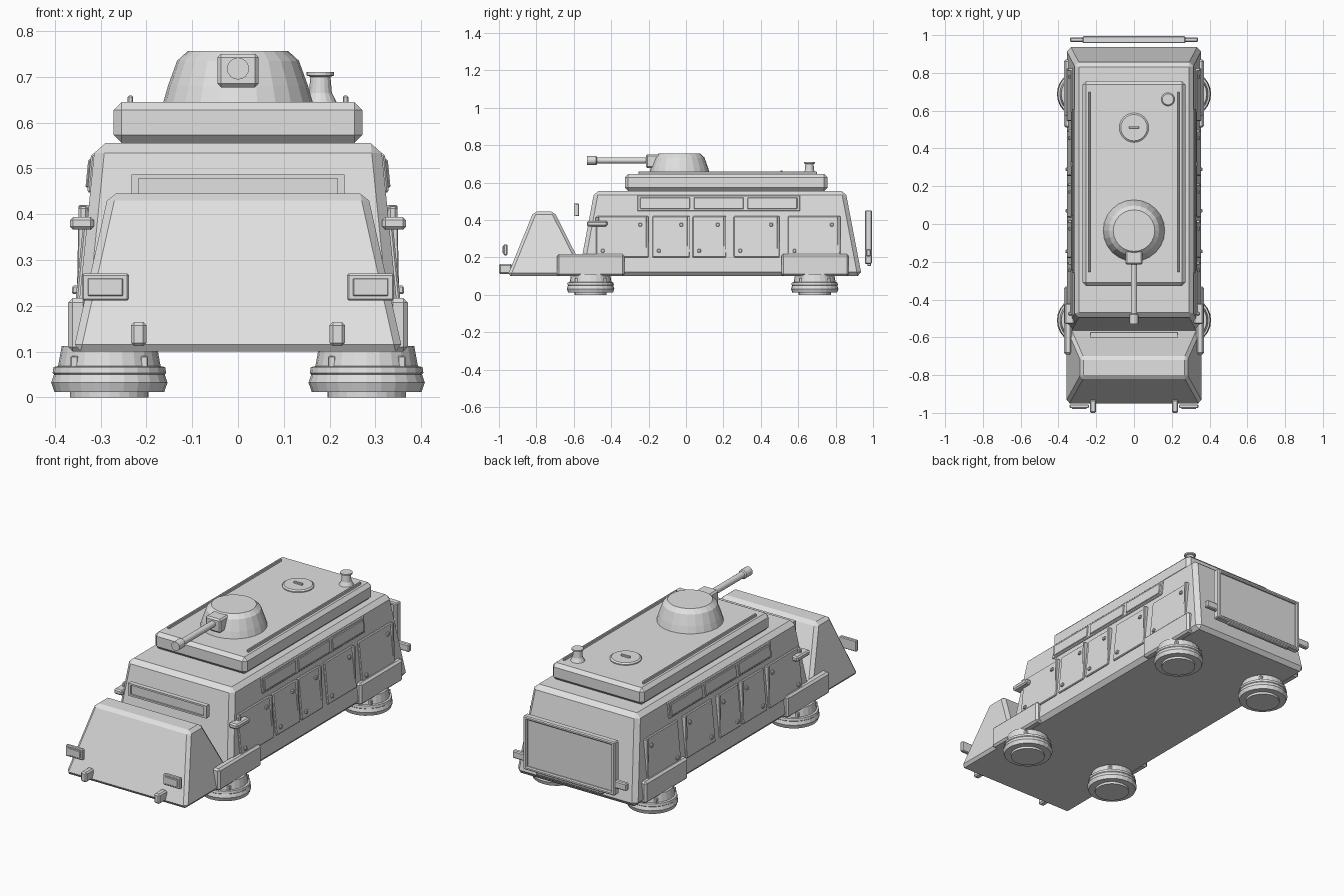
import bpy, bmesh, math
from mathutils import Matrix, Vector

cube = bpy.data.objects.get("Cube")
if cube:
    bpy.data.objects.remove(cube)

grey = bpy.data.materials.new("primer_grey")
grey.use_nodes = True
grey.diffuse_color = (0.75, 0.75, 0.75, 1)
grey.node_tree.nodes["Principled BSDF"].inputs["Base Color"].default_value = grey.diffuse_color


def finish(name, bm, bevel=0):
    bmesh.ops.recalc_face_normals(bm, faces=bm.faces)
    mesh = bpy.data.meshes.new(name)
    bm.to_mesh(mesh)
    bm.free()
    mesh.materials.append(grey)
    ob = bpy.data.objects.new(name, mesh)
    bpy.context.collection.objects.link(ob)
    if bevel:
        mod = ob.modifiers.new("chamfer", "BEVEL")
        mod.width, mod.segments, mod.limit_method = bevel, 1, "ANGLE"
    return ob


def taper(name, low, high, z, bevel=0):
    """Box whose low and high rectangles are (x0, x1, y0, y1)."""
    bm = bmesh.new()
    rings = []
    for (x0, x1, y0, y1), h in zip((low, high), z):
        rings.append([bm.verts.new(p) for p in
                      ((x0, y0, h), (x1, y0, h), (x1, y1, h), (x0, y1, h))])
    a, b = rings
    bm.faces.new(a)
    bm.faces.new(b)
    for i in range(4):
        j = (i + 1) % 4
        bm.faces.new((a[i], a[j], b[j], b[i]))
    return finish(name, bm, bevel)


def box(name, x, y, z, bevel=0):
    rect = (min(x), max(x), *y)
    return taper(name, rect, rect, z, bevel)


def lathe(name, profile, at, sides=24, turn=None):
    """Closed turned solid from (radius, height) pairs."""
    bm = bmesh.new()
    rings = []
    for r, h in profile:
        rings.append([bm.verts.new((r * math.cos(t), r * math.sin(t), h))
                      for t in (2 * math.pi * i / sides for i in range(sides))])
    bm.faces.new(rings[0])
    bm.faces.new(rings[-1])
    for a, b in zip(rings, rings[1:]):
        for i in range(sides):
            j = (i + 1) % sides
            bm.faces.new((a[i], a[j], b[j], b[i]))
    if turn:
        bmesh.ops.transform(bm, matrix=turn, verts=bm.verts)
    bmesh.ops.translate(bm, vec=Vector(at), verts=bm.verts)
    return finish(name, bm)


def wall(z):
    """Half width of the sloping hull side at a height."""
    return 0.358 - 0.1 * (z - 0.1)


def side_plate(name, s, y, z, thick, bevel=0.004, top_thick=None):
    """Plate that lies along the sloping hull side."""
    rects = []
    for h, t in zip(z, (thick, thick if top_thick is None else top_thick)):
        xs = sorted((s * (wall(h) - 0.01), s * (wall(h) + t)))
        rects.append((*xs, *y))
    return taper(name, *rects, z, bevel)


# Hull, nose wedge and roof slab
taper("hull", (-0.358, 0.358, -0.575, 0.94), (-0.312, 0.312, -0.49, 0.853), (0.1, 0.555), 0.022)
taper("nose", (-0.36, 0.36, -0.955, -0.53), (-0.283, 0.283, -0.815, -0.705), (0.1, 0.445), 0.016)
box("roof_slab", (-0.272, 0.272), (-0.327, 0.757), (0.555, 0.645), 0.018)

# Turret and gun
lathe("turret", [(0.163, 0.645), (0.153, 0.68), (0.133, 0.735), (0.11, 0.756)], (0, -0.035, 0))
box("gun_mantlet", (-0.045, 0.045), (-0.215, -0.13), (0.677, 0.75), 0.008)
forward = Matrix.Rotation(math.pi / 2, 4, "X")
lathe("gun_barrel", [(0.017, 0.15), (0.017, 0.475), (0.024, 0.48), (0.024, 0.53)],
      (0, 0, 0.718), 16, forward)

# Roof hatch and exhaust
lathe("roof_hatch", [(0.078, 0.64), (0.078, 0.65), (0.07, 0.656)], (0, 0.51, 0))
box("hatch_handle", (-0.026, 0.026), (0.505, 0.517), (0.65, 0.665), 0.002)
lathe("exhaust", [(0.038, 0.64), (0.025, 0.665), (0.022, 0.7), (0.03, 0.703), (0.03, 0.711)],
      (0.18, 0.66, 0), 16)

# Windscreen armour plate with raised border
box("windscreen_plate", (-0.233, 0.233), (-0.592, -0.572), (0.42, 0.487), 0.003)
for i, (x, z) in enumerate((((-0.233, 0.233), (0.42, 0.429)), ((-0.233, 0.233), (0.478, 0.487)),
                            ((-0.233, -0.217), (0.42, 0.487)), ((0.217, 0.233), (0.42, 0.487)))):
    box(f"windscreen_border_{i}", x, (-0.6, -0.588), z)

# Rear door with frame
box("rear_door", (-0.255, 0.255), (0.96, 0.982), (0.175, 0.445), 0.004)
for i, (x, z) in enumerate((((-0.272, 0.272), (0.165, 0.183)), ((-0.272, 0.272), (0.434, 0.452)),
                            ((-0.272, -0.25), (0.165, 0.452)), ((0.25, 0.272), (0.165, 0.452)))):
    box(f"rear_door_frame_{i}", x, (0.957, 0.994), z, 0.005)
box("rear_step", (-0.2, 0.2), (0.97, 0.99), (0.153, 0.168), 0.004)

pod = [(0.086, 0), (0.086, 0.012), (0.12, 0.012), (0.127, 0.032), (0.121, 0.05),
       (0.124, 0.053), (0.122, 0.066), (0.112, 0.068), (0.104, 0.112)]
panels = ((-0.48, -0.2), (-0.18, 0.02), (0.035, 0.215), (0.255, 0.5), (0.545, 0.825))

for side, s in (("left", 1), ("right", -1)):
    # Ground pods with small lugs, and the fenders above them
    for end, y, fender in (("front", -0.51, (-0.69, -0.33)), ("rear", 0.688, (0.51, 0.87))):
        lathe(f"{end}_{side}_pod", pod, (s * 0.281, y, 0))
        for k in range(4):
            a = math.pi / 4 + k * math.pi / 2
            x, yy = s * 0.281 + 0.108 * math.cos(a), y + 0.108 * math.sin(a)
            box(f"{end}_{side}_pod_lug_{k}", (x - 0.008, x + 0.008), (yy - 0.008, yy + 0.008),
                (0.06, 0.09), 0.002)
        box(f"{end}_{side}_fender", (s * 0.328, s * 0.371), fender, (0.1, 0.217), 0.01)

    # Armour skirt panels with bolts and tapered ribs
    for i, (y0, y1) in enumerate(panels):
        side_plate(f"{side}_skirt_panel_{i}", s, (y0, y1), (0.2, 0.42), 0.008)
        for k, (y, z) in enumerate(((y0 + 0.035, 0.235), (y1 - 0.045, 0.375))):
            side_plate(f"{side}_skirt_bolt_{i}_{k}", s, (y - 0.009, y + 0.009),
                       (z - 0.009, z + 0.009), 0.018, 0.003)
        side_plate(f"{side}_skirt_rib_{i}", s, (y1 - 0.014, y1), (0.22, 0.42), 0.006, 0.002, 0.022)

    # Upper side vision strip with three framed panes
    side_plate(f"{side}_vision_strip", s, (-0.26, 0.61), (0.447, 0.532), 0.006)
    for i in range(3):
        y = -0.245 + i * 0.287
        side_plate(f"{side}_vision_pane_{i}", s, (y, y + 0.266), (0.458, 0.52), 0.011, 0.003)

    # Side step bracket with upright pin
    box(f"{side}_bracket", (s * 0.315, s * 0.367), (-0.53, -0.42), (0.366, 0.394), 0.007)
    box(f"{side}_bracket_pin", (s * 0.328, s * 0.348), (-0.485, -0.465), (0.38, 0.417), 0.005)

    # Headlamp plate with raised lens and tow hook
    box(f"{side}_headlamp", (s * 0.238, s * 0.341), (-0.975, -0.955), (0.211, 0.27), 0.004)
    box(f"{side}_headlamp_lens", (s * 0.251, s * 0.328), (-0.98, -0.97), (0.221, 0.26), 0.002)
    box(f"{side}_tow_hook", (s * 0.2, s * 0.234), (-1.0, -0.93), (0.112, 0.164), 0.007)

    # Rear hinge tab and roof rail
    box(f"{side}_rear_tab", (s * 0.262, s * 0.338), (0.963, 0.988), (0.205, 0.245), 0.005)
    box(f"{side}_roof_rail", (s * 0.229, s * 0.241), (-0.255, 0.7), (0.64, 0.659), 0.003)
